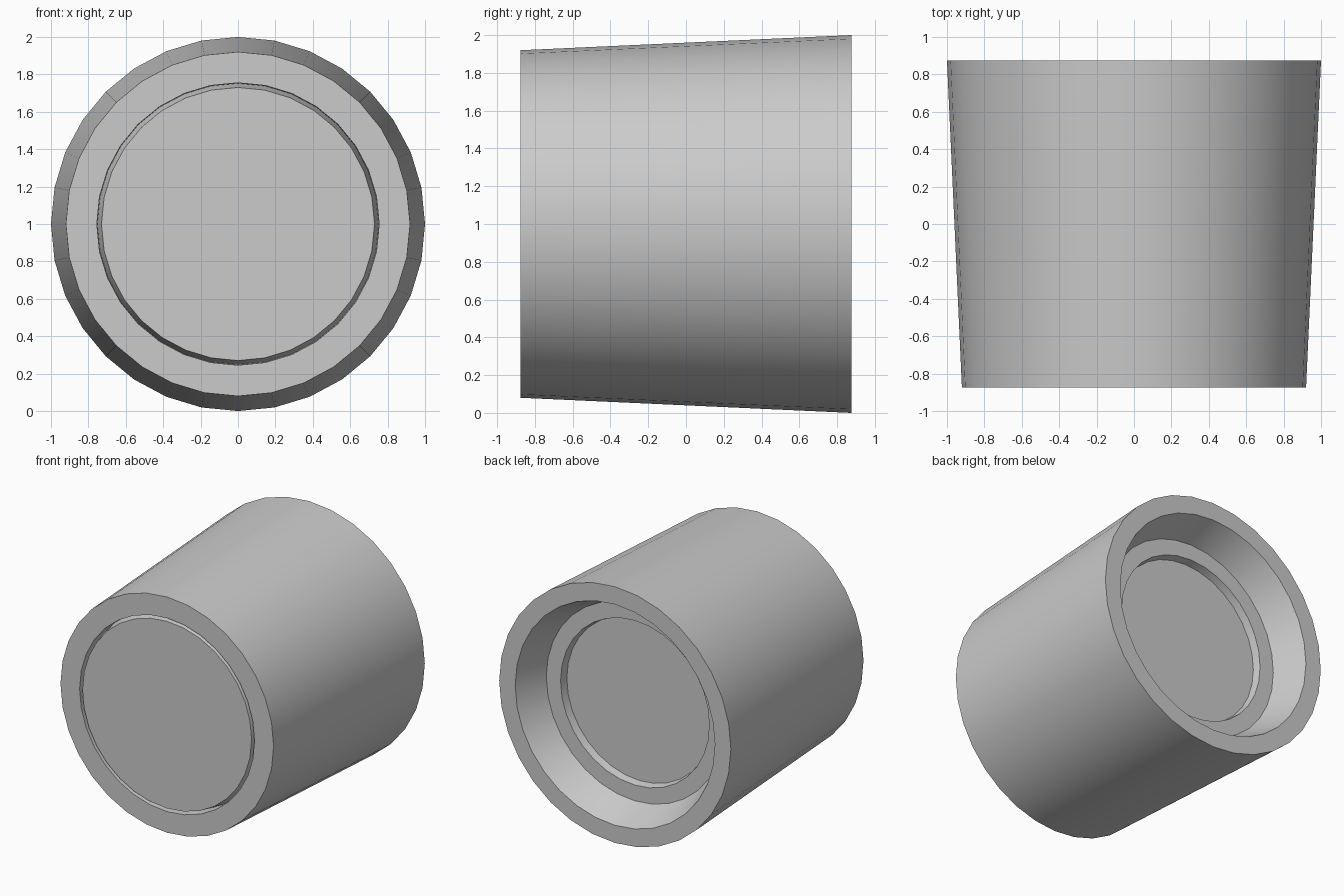
import bpy, bmesh
from math import sin, cos, pi, radians

if "Cube" in bpy.data.objects:
    bpy.data.objects.remove(bpy.data.objects["Cube"])

SIDES = 32


def lathe(name, profile):
    """Spin (radius, y) points about the y axis and cap both ends."""
    bm = bmesh.new()
    rings = []
    for r, y in profile:
        rings.append([bm.verts.new((r * sin(2 * pi * i / SIDES), y,
                                    1 + r * cos(2 * pi * i / SIDES)))
                      for i in range(SIDES)])
    for a, b in zip(rings, rings[1:]):
        for i in range(SIDES):
            j = (i + 1) % SIDES
            bm.faces.new((a[i], a[j], b[j], b[i]))
    bm.faces.new(rings[0])
    bm.faces.new(rings[-1])
    bmesh.ops.recalc_face_normals(bm, faces=bm.faces)
    mesh = bpy.data.meshes.new(name)
    bm.to_mesh(mesh)
    bm.free()
    obj = bpy.data.objects.new(name, mesh)
    bpy.context.collection.objects.link(obj)
    bpy.context.view_layer.objects.active = obj
    obj.select_set(True)
    bpy.ops.object.shade_smooth_by_angle(angle=radians(30))
    obj.select_set(False)
    return obj


# Tapered barrel: front disc, narrow groove, outer wall, stepped rear recess
lathe("tapered_barrel", [
    (0.73, -0.875), (0.752, -0.775), (0.755, -0.875),   # disc and groove
    (0.92, -0.875), (1.0, 0.875),                       # outer wall
    (0.862, 0.875), (0.765, 0.63),                      # flared rear opening
    (0.642, 0.63), (0.63, 0.57),                        # inner step and floor
])
